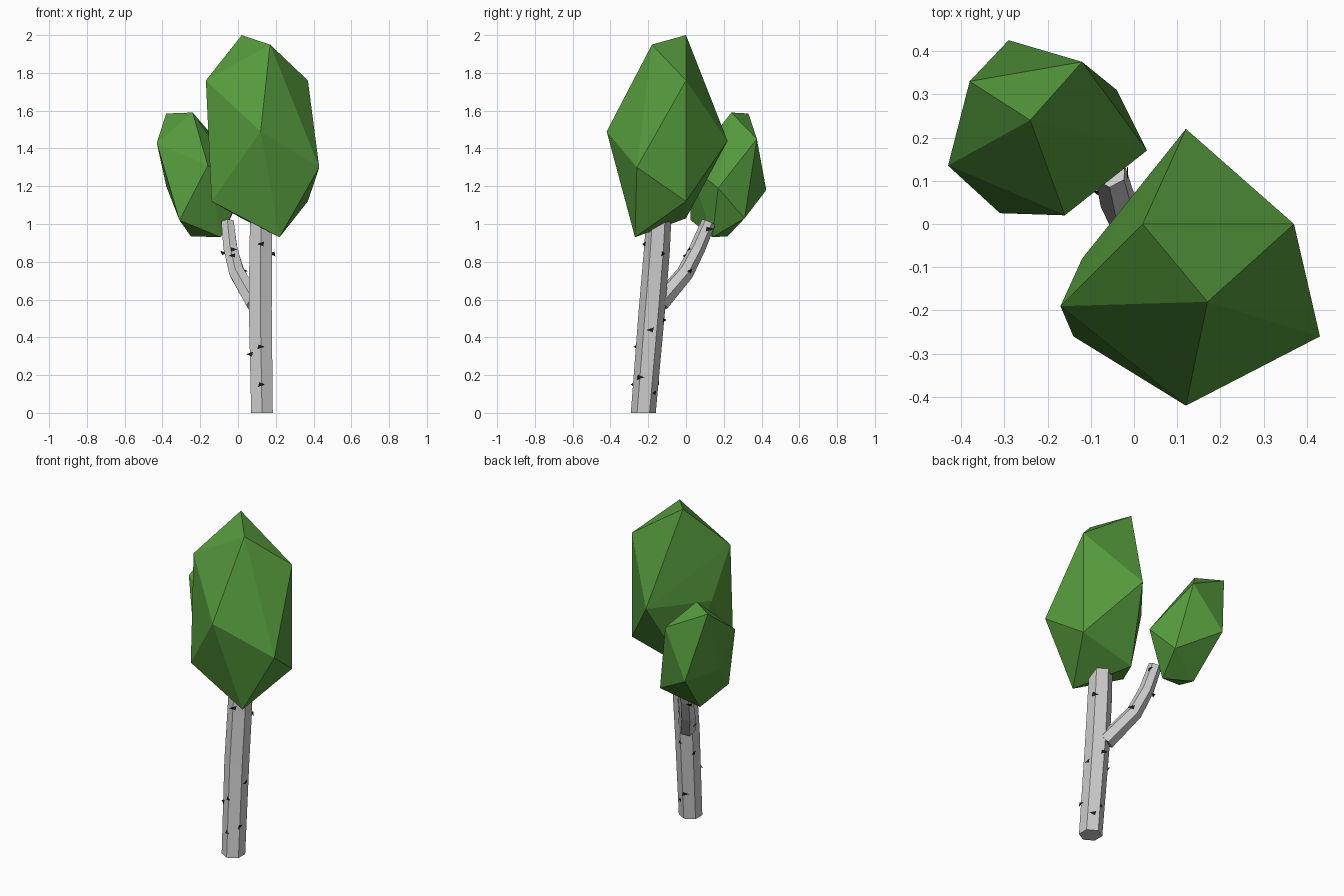
import bpy, bmesh
from math import sin, cos, tau
from mathutils import Vector
from mathutils.bvhtree import BVHTree

if "Cube" in bpy.data.objects:
    bpy.data.objects.remove(bpy.data.objects["Cube"])


def material(name, color):
    m = bpy.data.materials.new(name)
    m.diffuse_color = color
    m.use_nodes = True
    m.node_tree.nodes["Principled BSDF"].inputs["Base Color"].default_value = m.diffuse_color
    return m


def finish(bm, name, mat=None):
    me = bpy.data.meshes.new(name)
    bm.to_mesh(me)
    ob = bpy.data.objects.new(name, me)
    bpy.context.collection.objects.link(ob)
    if mat:
        me.materials.append(mat)
    return ob


def crown(name, points, mat):
    """Faceted leaf clump: hull of a squashed twelve-point ball."""
    bm = bmesh.new()
    for p in points:
        bm.verts.new(p)
    bmesh.ops.convex_hull(bm, input=bm.verts)
    bmesh.ops.recalc_face_normals(bm, faces=bm.faces)
    finish(bm, name, mat)


def limb(name, path, level=False, sides=6):
    """Six-sided tube through (x, y, z, radius) stations; returns its BVH."""
    bm = bmesh.new()
    pts = [Vector(p[:3]) for p in path]
    rings = []
    for i, p in enumerate(pts):
        t = (pts[min(i + 1, len(pts) - 1)] - pts[max(i - 1, 0)]).normalized()
        if level:
            t = Vector((0, 0, 1))
        y = Vector((0, 1, 0))
        u = (y - t * y.dot(t)).normalized()
        v = t.cross(u)
        r = path[i][3]
        rings.append([bm.verts.new(p + r * (u * cos(tau * k / sides) + v * sin(tau * k / sides)))
                      for k in range(sides)])
    for a, b in zip(rings, rings[1:]):
        for k in range(sides):
            n = (k + 1) % sides
            bm.faces.new((a[k], a[n], b[n], b[k]))
    bm.faces.new(rings[0][::-1])
    bm.faces.new(rings[-1])
    bmesh.ops.recalc_face_normals(bm, faces=bm.faces)
    tree = BVHTree.FromBMesh(bm)
    finish(bm, name)
    return tree


def marks(name, tree, targets, size, mat):
    """Small dark triangles lying on the bark nearest each target."""
    bm = bmesh.new()
    for i, p in enumerate(targets):
        loc, n, _, _ = tree.find_nearest(Vector(p))
        t = Vector((0, 0, 1)).cross(n).normalized() * (1 if i % 2 else -1)
        up = n.cross(t)
        c = loc + n * 0.002
        tri = [c - t * size, c + t * size + up * size * 0.7, c + t * size * 0.7 - up * size * 0.6]
        f = bm.faces.new([bm.verts.new(q) for q in tri])
        f.normal_update()
        if f.normal.dot(n) < 0:
            f.normal_flip()
    finish(bm, name, mat)


leaf = material("leaf_green", (0.09, 0.32, 0.045, 1))
dark = material("bark_mark", (0.01, 0.01, 0.01, 1))

# Leaf clumps
crown("main_crown", [
    (0.02, 0, 2.0), (0.17, -0.18, 1.95), (0.37, 0, 1.76), (-0.17, -0.19, 1.76),
    (0.12, 0.22, 1.44), (0.43, -0.26, 1.30), (0.12, -0.42, 1.49), (-0.14, -0.26, 1.12),
    (-0.12, -0.08, 1.44), (0.22, -0.27, 0.93), (0.37, 0, 1.12), (0.02, 0, 1.03)], leaf)
crown("side_crown", [
    (-0.24, 0.24, 1.59), (-0.38, 0.33, 1.585), (-0.12, 0.375, 1.45), (-0.43, 0.135, 1.43),
    (-0.29, 0.425, 1.18), (0.03, 0.17, 1.19), (-0.16, 0.02, 1.31), (-0.04, 0.31, 1.03),
    (-0.31, 0.025, 1.02), (-0.09, 0.14, 0.93), (-0.25, 0.22, 0.935), (-0.38, 0.22, 1.20)], leaf)

# Trunk and branch
trunk = limb("trunk", [(0.127, -0.226, 0, 0.066), (0.118, -0.18, 0.55, 0.07),
                       (0.12, -0.155, 0.85, 0.069), (0.122, -0.142, 1.06, 0.066)], level=True)
branch = limb("branch", [(0.09, -0.14, 0.58, 0.052), (-0.005, -0.005, 0.74, 0.046),
                         (-0.04, 0.06, 0.87, 0.042), (-0.055, 0.12, 1.01, 0.038)])

# Dark bark flecks
marks("trunk_marks", trunk, [
    (0.15, -0.4, 0.16), (0.0, -0.25, 0.31), (0.10, -0.4, 0.36), (0.08, -0.3, 0.90),
    (0.3, -0.24, 0.19), (0.3, -0.19, 0.44), (0.25, -0.09, 0.84), (0.2, -0.1, 0.10),
    (0.05, -0.05, 0.15), (0.0, -0.15, 0.42), (0.06, 0.0, 0.48)], 0.02, dark)
marks("branch_marks", branch, [
    (0.01, -0.1, 0.64), (-0.05, -0.05, 0.85), (0.0, -0.02, 0.89), (0.1, 0.04, 0.76),
    (0.05, 0.13, 0.98), (-0.1, 0.12, 0.82)], 0.02, dark)
